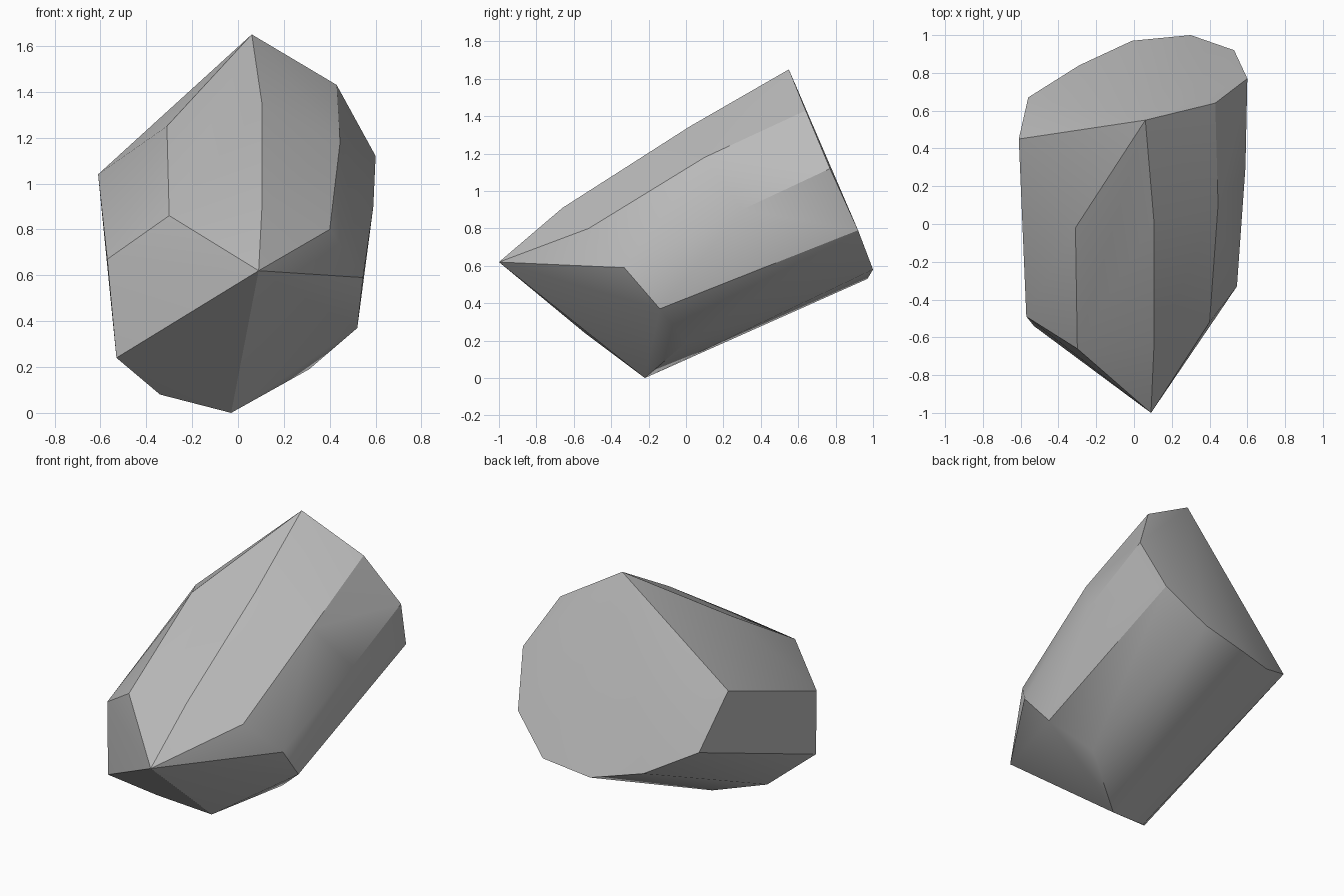
import bpy
import bmesh
import math

# Remove the default cube
default_cube = bpy.data.objects.get("Cube")
if default_cube:
    bpy.data.objects.remove(default_cube, do_unlink=True)


def make_material(name, colour):
    material = bpy.data.materials.new(name)
    material.use_nodes = True
    material.diffuse_color = colour
    shader = next(n for n in material.node_tree.nodes if n.type == "BSDF_PRINCIPLED")
    shader.inputs["Base Color"].default_value = colour
    shader.inputs["Roughness"].default_value = 0.9
    return material


def make_faceted_stone(name, corner_groups, material, smooth_angle):
    """Wrap a faceted convex skin round groups of corner points."""
    bm = bmesh.new()
    for group in corner_groups:
        for corner in group:
            bm.verts.new(corner)
    hull = bmesh.ops.convex_hull(bm, input=bm.verts[:], use_existing_faces=False)
    unused = {v for v in hull["geom_interior"] + hull["geom_unused"]
              if isinstance(v, bmesh.types.BMVert) and v.is_valid}
    bmesh.ops.delete(bm, geom=list(unused), context="VERTS")
    # Merge triangles that lie in nearly the same plane into broad facets
    bmesh.ops.dissolve_limit(bm, angle_limit=math.radians(2),
                             verts=bm.verts[:], edges=bm.edges[:])
    bmesh.ops.recalc_face_normals(bm, faces=bm.faces[:])
    mesh = bpy.data.meshes.new(name)
    bm.to_mesh(mesh)
    bm.free()
    mesh.materials.append(material)
    stone = bpy.data.objects.new(name, mesh)
    bpy.context.collection.objects.link(stone)
    bpy.ops.object.select_all(action="DESELECT")
    stone.select_set(True)
    bpy.context.view_layer.objects.active = stone
    bpy.ops.object.shade_smooth_by_angle(angle=smooth_angle)
    return stone


# Broad rear end, from the peak round to the right shoulder
rear_rim = [
    (.06, .55, 1.65), (.43, .64, 1.43), (.60, .77, 1.12),
    (.53, .92, .79), (.30, 1, .58), (-.01, .97, .53),
    (-.29, .84, .58), (-.56, .67, .72), (-.61, .45, 1.04),
]

# Slight bulges along the upper ridges
ridge_bulges = [
    (-.31, -.02, 1.25), (.105, .02, 1.345), (.445, .10, 1.18), (.59, .30, .90),
]

# Shoulders where the long sides turn in to the nose
front_shoulders = [
    (-.57, -.49, .67), (-.30, -.66, .86), (.105, -.66, .91),
    (.40, -.52, .80), (.545, -.33, .59), (.52, -.14, .37),
]

# Underside corners, and the pointed nose
underside = [
    (.31, 0, .19), (-.03, -.22, 0), (-.34, -.325, .08), (-.53, -.54, .24),
]
nose = [(.09, -1, .62)]

stone_grey = make_material("stone grey", (0.5, 0.5, 0.5, 1))
make_faceted_stone(
    "boulder",
    [rear_rim, ridge_bulges, front_shoulders, underside, nose],
    stone_grey,
    math.radians(30),
)
